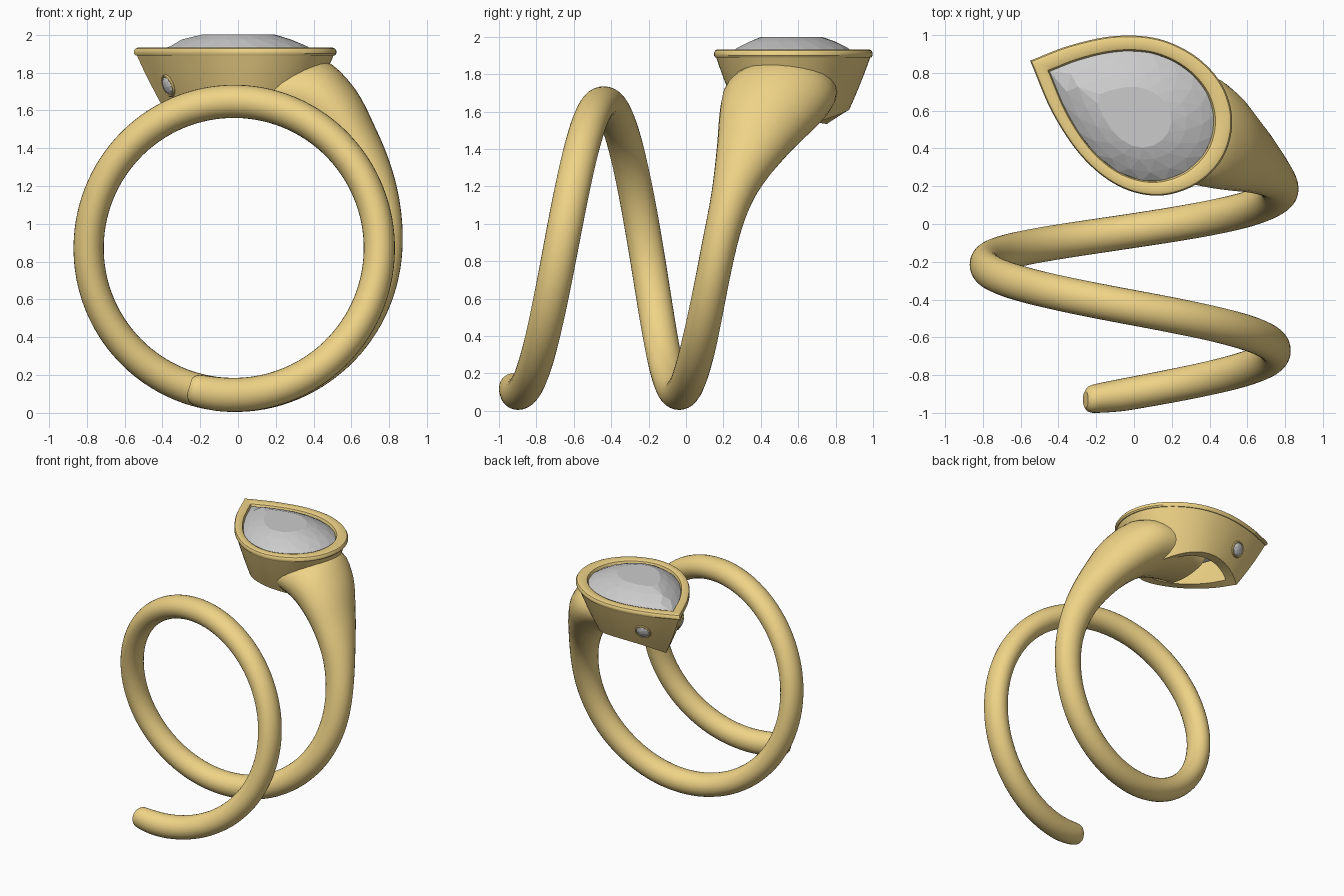
import bpy, bmesh, math
from mathutils import Vector

if "Cube" in bpy.data.objects:
    bpy.data.objects.remove(bpy.data.objects["Cube"])

gold = bpy.data.materials.new("gold")
gold.diffuse_color = (0.86, 0.65, 0.24, 1)
gold.use_nodes = True
gold.node_tree.nodes["Principled BSDF"].inputs["Base Color"].default_value = gold.diffuse_color
CX, CZ = -0.02, 0.87            # finger axis runs along y through here


def finish(bm, name, mat=None, smooth=True):
    bmesh.ops.recalc_face_normals(bm, faces=bm.faces)
    me = bpy.data.meshes.new(name)
    bm.to_mesh(me)
    bm.free()
    ob = bpy.data.objects.new(name, me)
    bpy.context.collection.objects.link(ob)
    if mat:
        me.materials.append(mat)
    if smooth:
        bpy.ops.object.select_all(action='DESELECT')
        bpy.context.view_layer.objects.active = ob
        ob.select_set(True)
        bpy.ops.object.shade_smooth_by_angle(angle=math.radians(35))
    return ob


def loft(bm, rows, wrap=False):
    """Skin closed loops; wrap joins last row to first, otherwise cap the ends."""
    vs = [[bm.verts.new(p) for p in r] for r in rows]
    n = len(vs[0])
    pairs = list(zip(vs, vs[1:])) + ([(vs[-1], vs[0])] if wrap else [])
    for a, b in pairs:
        for i in range(n):
            j = (i + 1) % n
            bm.faces.new((a[i], a[j], b[j], b[i]))
    if not wrap:
        bm.faces.new(vs[0])
        bm.faces.new(vs[-1])


def hermite(keys, t):
    """Smooth interpolation of key rows (t, values...)."""
    k = max(i for i in range(len(keys) - 1) if keys[i][0] <= t or i == 0)
    a, b = keys[k], keys[k + 1]
    p, q = keys[max(k - 1, 0)], keys[min(k + 2, len(keys) - 1)]
    h = b[0] - a[0]
    u = (t - a[0]) / h
    out = []
    for c in range(1, len(a)):
        ma = (b[c] - p[c]) / (b[0] - p[0]) * h
        mb = (q[c] - a[c]) / (q[0] - a[0]) * h
        out.append((2*u**3 - 3*u*u + 1) * a[c] + (u**3 - 2*u*u + u) * ma
                   + (3*u*u - 2*u**3) * b[c] + (u**3 - u*u) * mb)
    return out


# Coiled shank: angle, inner radius, outer radius, y min, y max
keys = [(-108, .72, .81, -.975, -.885), (-106.5, .70, .845, -.995, -.86),
        (-103, .69, .86, -1.0, -.845), (-90, .685, .865, -.985, -.81),
        (0, .685, .85, -.765, -.575), (90, .69, .865, -.535, -.345),
        (180, .69, .85, -.31, -.12), (270, .685, .865, -.13, .055),
        (315, .685, .87, -.035, .155), (360, .69, .89, .08, .27),
        (381, .69, .92, .135, .375), (400, .69, .98, .165, .56),
        (415, .695, 1.07, .18, .73), (425, .70, 1.1, .2, .80),
        (440, .70, .99, .26, .80), (452, .71, .86, .32, .76)]
ts = [-108, -107.3, -106.5, -105] + [-103 + 3 * i for i in range(186)]
rows = []
for t in ts:
    ri, ro, y0, y1 = hermite(keys, t)
    a = math.radians(t)
    row = []
    for i in range(28):
        b = 2 * math.pi * i / 28
        r = (ri + ro) / 2 + (ro - ri) / 2 * math.cos(b)
        row.append((CX + r * math.cos(a), (y0 + y1) / 2 + (y1 - y0) / 2 * math.sin(b),
                    CZ + r * math.sin(a)))
    rows.append(row)
bm = bmesh.new()
loft(bm, rows)
finish(bm, "coiled_shank", gold)

# Pear outline of the head, starting and ending at the tip
pear = [(-.55, .865), (-.34, .945), (-.1, .995), (.13, .98), (.33, .885), (.47, .73),
        (.52, .54), (.47, .35), (.33, .21), (.13, .15), (-.08, .2), (-.27, .35),
        (-.43, .585), (-.55, .865)]
pear_keys = [(i, x, y) for i, (x, y) in enumerate(pear)]
PC = Vector((0, .56))


def outline(u, s):
    p = Vector(hermite(pear_keys, (u % 1) * (len(pear) - 1)))
    return PC + (p - PC) * s


def cup_scale(z):
    d = 1.9 - z
    return .98 - .8 * d - .4 * d * d


def cup_point(u, z, inset=0):
    p = outline(u, cup_scale(z) - inset)
    return Vector((p.x, p.y, z))


def floor_z(u, inset):
    """Height where the cup wall meets the finger hole."""
    z = 1.55
    for _ in range(8):
        z = CZ + math.sqrt(.74 ** 2 - (cup_point(u, z, inset).x - CX) ** 2)
    return z


# Cup with rolled bezel: up the outside, over the rim, down the inside
N = 96
us = [i / N for i in range(N)]


def wall(inset, fs):
    return [[cup_point(u, 1.89 + (floor_z(u, inset) - 1.89) * f, inset) for u in us] for f in fs]


rim = [(.985, 1.89), (1.0, 1.9), (1.0, 1.915), (.985, 1.927), (.96, 1.932),
       (.87, 1.932), (.83, 1.925), (.81, 1.905)]
fs = [0, .2, .4, .6, .8, 1]
rows = wall(0, fs[::-1])
rows += [[(*outline(u, s), z) for u in us] for s, z in rim]
rows += wall(.16, fs)
bm = bmesh.new()
loft(bm, rows, wrap=True)
finish(bm, "pear_setting", gold)

# Large faceted stone: staggered rows of triangles
M = 18
levels = [(.06, 1.64, 0), (.5, 1.76, .5), (.8, 1.88, 0), (.82, 1.905, 0),
          (.7, 1.94, .5), (.54, 1.975, 0), (.38, 2.0, .5)]
bm = bmesh.new()
vs = [[bm.verts.new((*outline((i + o) / M, s), z)) for i in range(M)] for s, z, o in levels]
for k in range(len(levels) - 1):
    a, b, oa, ob_ = vs[k], vs[k + 1], levels[k][2], levels[k + 1][2]
    for i in range(M):
        j = (i + 1) % M
        if oa == ob_:
            bm.faces.new((a[i], a[j], b[j], b[i]))
        elif ob_ > oa:
            bm.faces.new((a[i], a[j], b[i]))
            bm.faces.new((a[j], b[j], b[i]))
        else:
            bm.faces.new((a[i], a[j], b[j]))
            bm.faces.new((a[i], b[j], b[i]))
bm.faces.new(vs[0])
bm.faces.new(vs[-1])
finish(bm, "pear_stone", None, smooth=False)

# Small round stones flush in both cup sides near the tip
for side, xy in (("front", (-.44, .61)), ("back", (-.29, .955))):
    u = min((i / 500 for i in range(500)), key=lambda q: (outline(q, 1) - Vector(xy)).length)
    c = cup_point(u, 1.73)
    nrm = (cup_point(u + .01, 1.73) - c).cross(cup_point(u, 1.75) - c).normalized()
    if nrm.xy.dot(c.xy - PC) < 0:
        nrm = -nrm
    rot = nrm.to_track_quat('Z', 'Y')
    bm = bmesh.new()
    bmesh.ops.create_icosphere(bm, subdivisions=2, radius=1)
    for v in bm.verts:
        v.co = c + rot @ Vector((v.co.x * .052, v.co.y * .052, v.co.z * .022))
    finish(bm, side + "_accent_stone", None, smooth=False)
    rows = []
    for i in range(32):
        a = 2 * math.pi * i / 32
        ring = []
        for k in range(8):
            b = 2 * math.pi * k / 8
            r = .055 + .008 * math.cos(b)
            ring.append(c + rot @ Vector((r * math.cos(a), r * math.sin(a), .01 * math.sin(b))))
        rows.append(ring)
    bm = bmesh.new()
    loft(bm, rows, wrap=True)
    finish(bm, side + "_accent_rim", gold)
